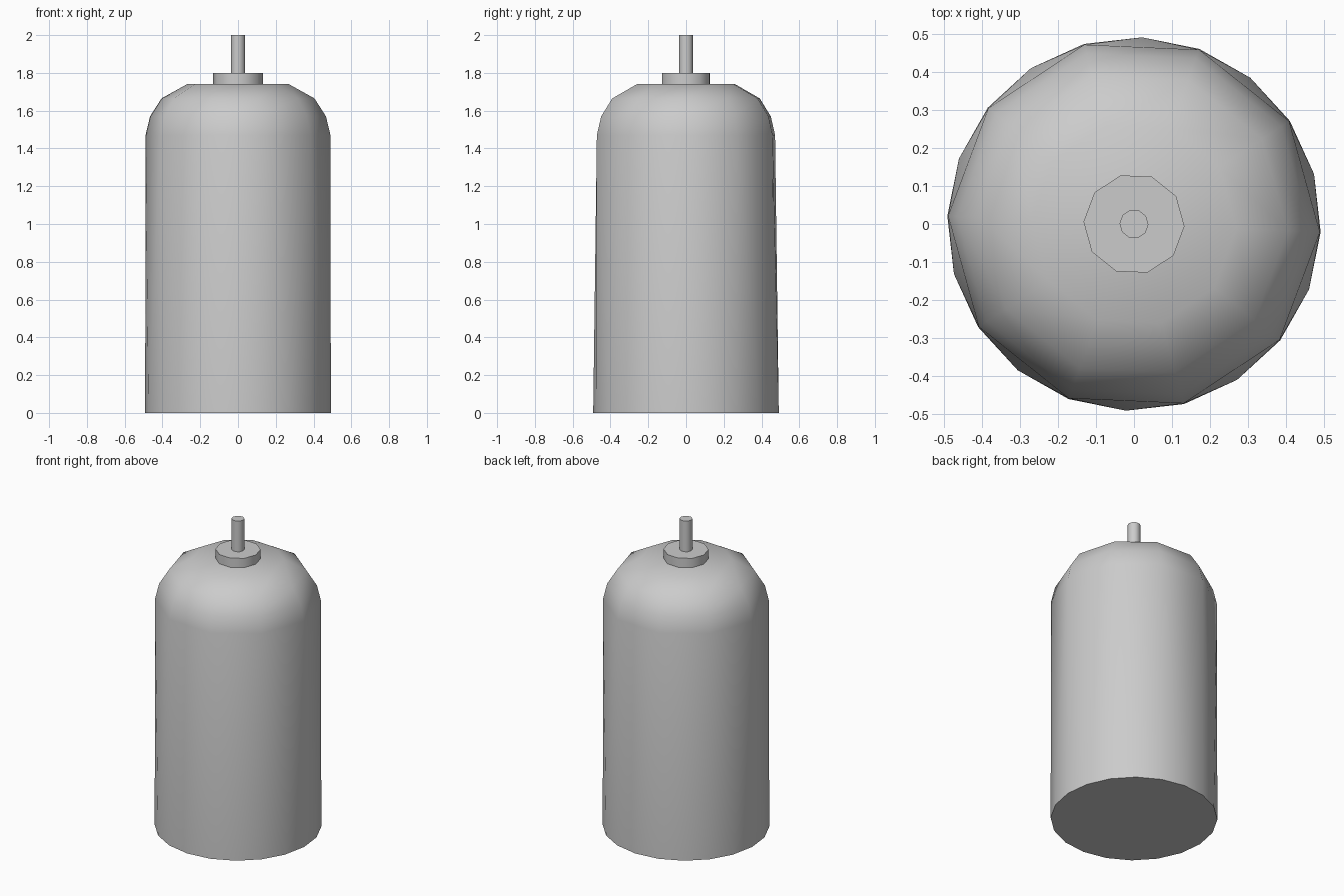
import bpy
import bmesh
from math import cos, sin, radians

cube = bpy.data.objects.get("Cube")
if cube:
    bpy.data.objects.remove(cube, do_unlink=True)

SIDES = 10
TURN = radians(-2.5)

# Single grey finish
grey = bpy.data.materials.new("plain_grey")
grey.use_nodes = True
colour = (0.6, 0.6, 0.6, 1)
grey.diffuse_color = colour
grey.node_tree.nodes["Principled BSDF"].inputs["Base Color"].default_value = colour


def ring(bm, radius, z, sides=SIDES):
    step = radians(360 / sides)
    return [bm.verts.new((radius * cos(TURN + i * step),
                          radius * sin(TURN + i * step), z))
            for i in range(sides)]


def bridge(bm, low, high):
    n = len(low)
    for i in range(n):
        j = (i + 1) % n
        bm.faces.new((low[i], low[j], high[j], high[i]))


def finish(bm, name):
    bmesh.ops.recalc_face_normals(bm, faces=bm.faces)
    mesh = bpy.data.meshes.new(name)
    bm.to_mesh(mesh)
    bm.free()
    mesh.materials.append(grey)
    obj = bpy.data.objects.new(name, mesh)
    bpy.context.collection.objects.link(obj)
    bpy.ops.object.select_all(action='DESELECT')
    obj.select_set(True)
    bpy.context.view_layer.objects.active = obj
    bpy.ops.object.shade_smooth_by_angle(angle=radians(40))
    return obj


def prism(name, radius, bottom, top):
    bm = bmesh.new()
    low, high = ring(bm, radius, bottom), ring(bm, radius, top)
    bridge(bm, low, high)
    bm.faces.new(low)
    bm.faces.new(high)
    return finish(bm, name)


# Body: twenty-sided foot narrowing to a ten-sided shoulder
bm = bmesh.new()
foot = ring(bm, 0.492, 0, SIDES * 2)
rings = [ring(bm, r, z) for r, z in
         [(0.49, 1.47), (0.466, 1.57), (0.405, 1.665), (0.27, 1.74)]]
shoulder = rings[0]
for k in range(SIDES):
    n = (k + 1) % SIDES
    a, mid, b = foot[2 * k], foot[2 * k + 1], foot[2 * n]
    bm.faces.new((a, mid, shoulder[k]))
    bm.faces.new((mid, shoulder[n], shoulder[k]))
    bm.faces.new((mid, b, shoulder[n]))
bm.faces.new(foot)

# Rounded dome and its flat crown
for low, high in zip(rings, rings[1:]):
    bridge(bm, low, high)
bm.faces.new(rings[-1])
finish(bm, "body")

# Collar and stem
prism("collar", 0.133, 1.735, 1.8)
prism("stem", 0.038, 1.79, 2.0)
